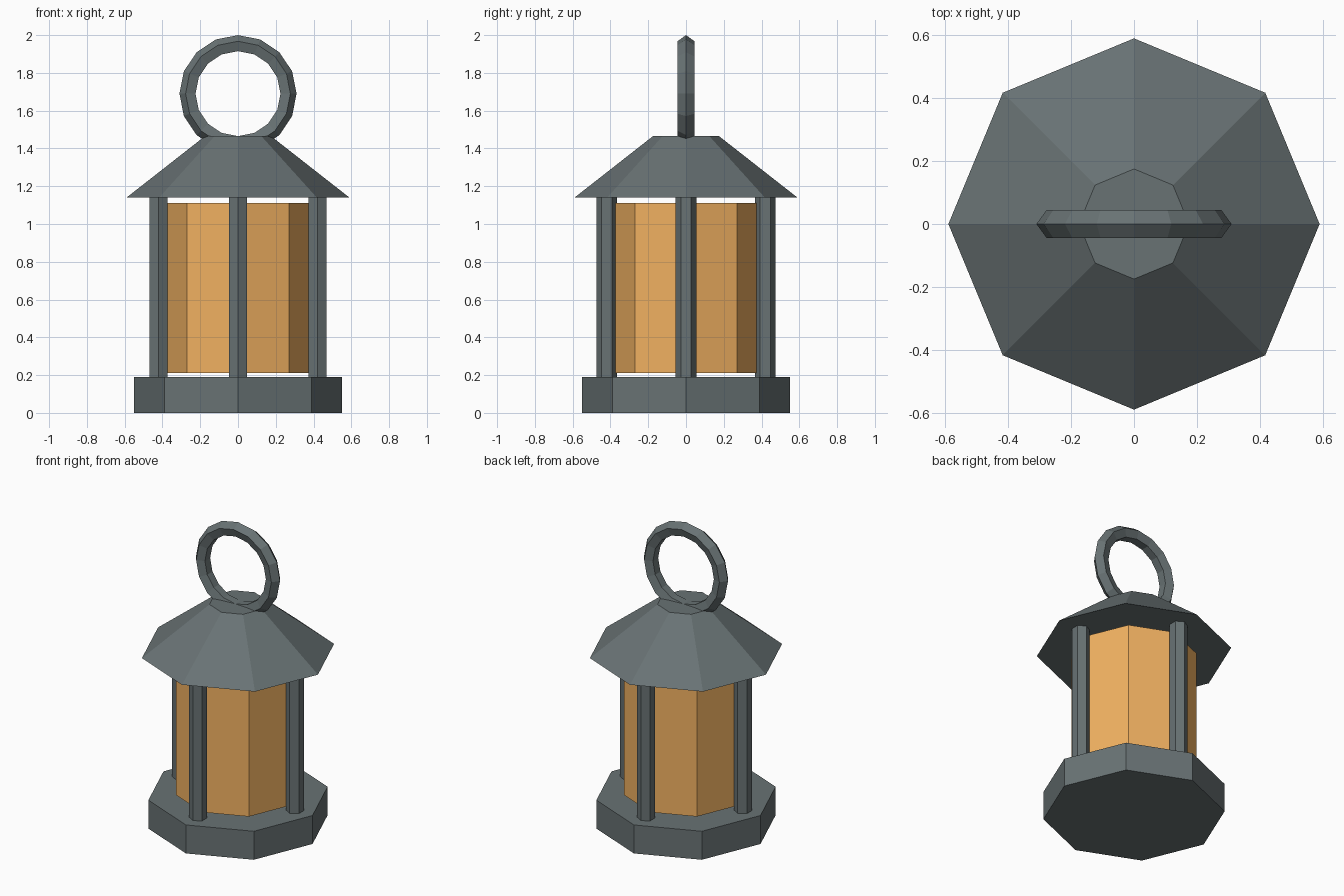
import bpy
from math import pi, cos, sin

if "Cube" in bpy.data.objects:
    bpy.data.objects.remove(bpy.data.objects["Cube"])


def material(name, rgb):
    m = bpy.data.materials.new(name)
    m.diffuse_color = (*rgb, 1)
    m.use_nodes = True
    m.node_tree.nodes["Principled BSDF"].inputs["Base Color"].default_value = m.diffuse_color
    return m


iron = material("dark_iron", (0.14, 0.17, 0.175))
amber = material("amber_glass", (0.88, 0.44, 0.12))


def prism(name, sides, r1, r2, z1, z2, mat, x=0, y=0):
    bpy.ops.mesh.primitive_cone_add(vertices=sides, radius1=r1, radius2=r2,
                                    depth=z2 - z1, location=(x, y, (z1 + z2) / 2))
    ob = bpy.context.object
    ob.name = name
    ob.data.materials.append(mat)
    return ob


# octagonal base, glass body and roof
prism("base", 8, 0.55, 0.55, 0, 0.19, iron)
prism("glass", 8, 0.38, 0.38, 0.21, 1.11, amber)
prism("roof", 8, 0.59, 0.175, 1.14, 1.465, iron)

# four hexagonal posts
for i, side in enumerate(("right", "back", "left", "front")):
    a = i * pi / 2
    prism(f"{side}_post", 6, 0.055, 0.055, 0.19, 1.14, iron,
          0.42 * cos(a), 0.42 * sin(a))

# carrying ring, sunk into the roof cap
bpy.ops.mesh.primitive_torus_add(major_segments=16, minor_segments=5,
                                 major_radius=0.263, minor_radius=0.047,
                                 location=(0, 0, 1.69), rotation=(pi / 2, 0, 0))
ring = bpy.context.object
ring.name = "carry_ring"
ring.data.materials.append(iron)
for p in ring.data.polygons:
    p.use_smooth = False
